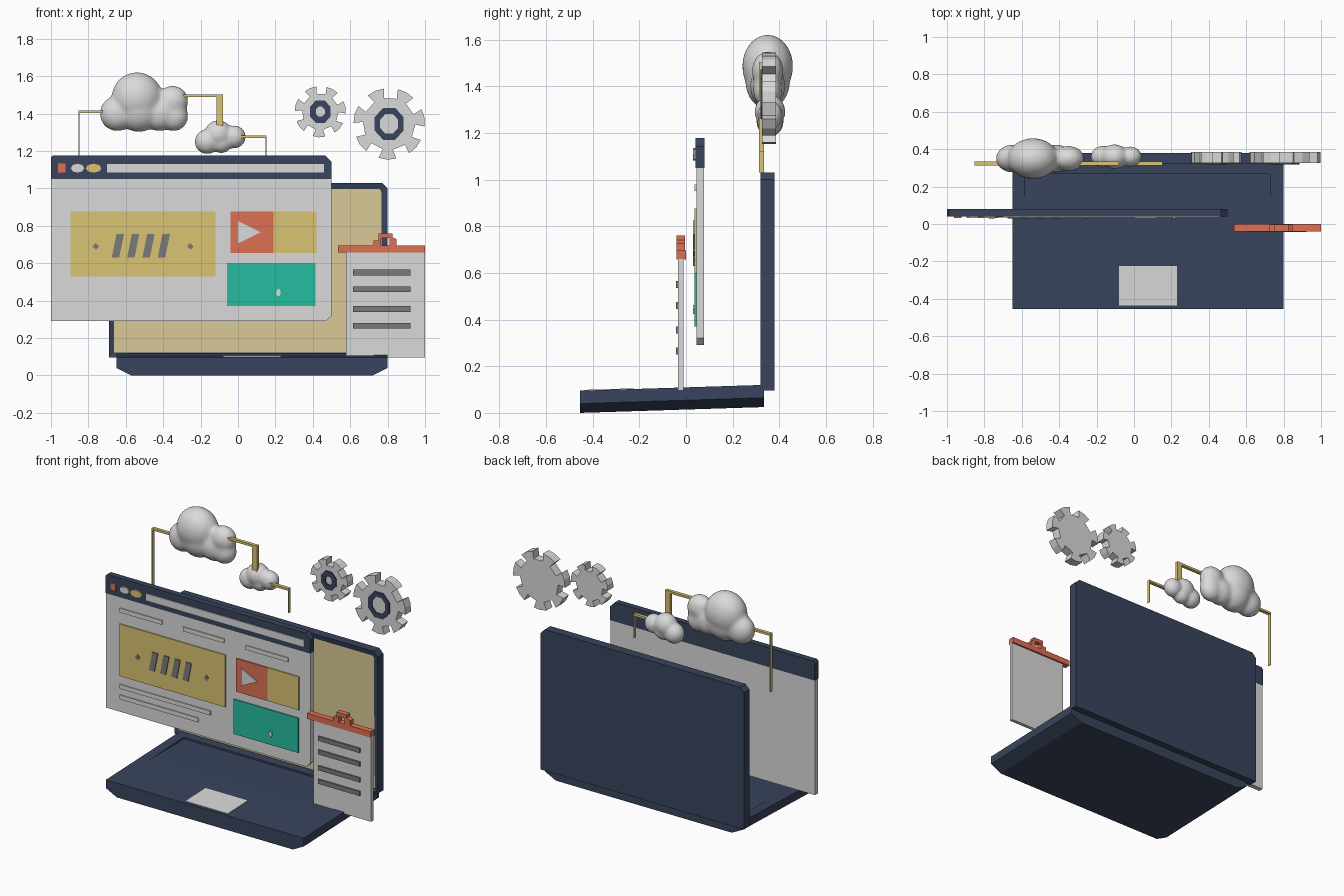
import bpy, bmesh, math
from mathutils import Matrix, Vector

if "Cube" in bpy.data.objects:
    bpy.data.objects.remove(bpy.data.objects["Cube"])


def mat(name, r, g, b):
    m = bpy.data.materials.new(name)
    lin = [((c / 255 + 0.055) / 1.055) ** 2.4 for c in (r, g, b)]
    m.diffuse_color = (*lin, 1)
    m.use_nodes = True
    m.node_tree.nodes["Principled BSDF"].inputs["Base Color"].default_value = m.diffuse_color
    return m


WHITE = mat("light_grey", 218, 218, 218)
NAVY = mat("navy", 56, 68, 92)
RED = mat("coral_red", 222, 112, 84)
YELLOW = mat("mustard", 218, 196, 115)
TAN = mat("screen_tan", 218, 200, 150)
GREEN = mat("teal_green", 38, 188, 160)
GREY = mat("dark_grey", 122, 122, 122)


def finish(name, bm, *mats):
    me = bpy.data.meshes.new(name)
    bm.to_mesh(me)
    bm.free()
    for m in mats:
        me.materials.append(m)
    ob = bpy.data.objects.new(name, me)
    bpy.context.collection.objects.link(ob)
    return ob


def prism_bm(pts, y0, y1):
    """Extrude an (x, z) outline from y0 (front) to y1 (back)."""
    bm = bmesh.new()
    f = bm.faces.new([bm.verts.new((x, y0, z)) for x, z in pts])
    ext = bmesh.ops.extrude_face_region(bm, geom=[f], use_keep_orig=True)
    bmesh.ops.translate(bm, vec=(0, y1 - y0, 0),
                        verts=[v for v in ext["geom"] if isinstance(v, bmesh.types.BMVert)])
    bmesh.ops.recalc_face_normals(bm, faces=bm.faces)
    return bm


def prism(name, pts, y0, y1, m):
    return finish(name, prism_bm(pts, y0, y1), m)


def rect(x0, x1, z0, z1, tl=0, tr=0, br=0, bl=0):
    """Rectangle outline with optional chamfered corners."""
    pts = []
    for x, z, c, a, b in ((x0, z0, bl, (0, 1), (1, 0)), (x1, z0, br, (-1, 0), (0, 1)),
                          (x1, z1, tr, (0, -1), (-1, 0)), (x0, z1, tl, (1, 0), (0, -1))):
        if c:
            pts += [(x + a[0] * c, z + a[1] * c), (x + b[0] * c, z + b[1] * c)]
        else:
            pts.append((x, z))
    return pts


def box(name, x0, x1, z0, z1, y0, y1, m):
    return prism(name, rect(x0, x1, z0, z1), y0, y1, m)


def oval(cx, cz, rx, rz, n, phase=0):
    return [(cx + rx * math.cos(phase + math.tau * i / n),
             cz + rz * math.sin(phase + math.tau * i / n)) for i in range(n)]


# Laptop base: underside chamfered at the sides, rising slightly to the back
bm = prism_bm([(-0.65, 0.095), (-0.65, 0.04), (-0.57, 0), (0.72, 0), (0.80, 0.04), (0.80, 0.095)],
              -0.455, 0.335)
for v in bm.verts:
    v.co.z += 0.0316 * (v.co.y + 0.455)
base = finish("laptop_base", bm, NAVY)
cutter = box("keyboard_cutter", -0.585, 0.727, 0.106, 0.2, -0.15, 0.27, NAVY)
cutter.hide_render = True
cutter.hide_viewport = True
cut = base.modifiers.new("keyboard_recess", "BOOLEAN")
cut.operation = "DIFFERENCE"
cut.object = cutter

# Touchpad lying on the sloped top
bm = prism_bm(rect(-0.08, 0.23, 0.092, 0.098), -0.435, -0.225)
for v in bm.verts:
    v.co.z += 0.0316 * (v.co.y + 0.455)
finish("touchpad", bm, WHITE)

# Laptop lid with inset display
bm = prism_bm(rect(-0.69, 0.80, 0.095, 1.03, 0.03, 0.03), 0.32, 0.38)
front = [f for f in bm.faces if f.normal.y < -0.9]
bmesh.ops.inset_individual(bm, faces=front, thickness=0.037, depth=-0.008)
front[0].material_index = 1
finish("laptop_lid", bm, NAVY, TAN)

# Browser window
prism("window_page", rect(-1, 0.5, 0.29, 1.05, br=0.03), 0.044, 0.077, WHITE)
prism("window_header", rect(-1, 0.5, 1.05, 1.177, 0.012, 0.035), 0.04, 0.08, NAVY)
box("header_red_button", -0.962, -0.922, 1.085, 1.132, 0.032, 0.041, RED)
prism("header_light_button", oval(-0.858, 1.108, 0.036, 0.024, 8), 0.032, 0.041, WHITE)
prism("header_yellow_button", oval(-0.772, 1.108, 0.045, 0.027, 8), 0.031, 0.041, YELLOW)
box("address_bar", -0.70, 0.46, 1.085, 1.13, 0.034, 0.041, WHITE)

# Page panels
P0, P1 = 0.036, 0.045
box("banner_panel", -0.895, -0.12, 0.53, 0.875, P0, P1, YELLOW)
box("video_panel", -0.04, 0.19, 0.655, 0.875, P0, P1, RED)
box("video_side_panel", 0.19, 0.42, 0.655, 0.875, P0, P1, YELLOW)
box("green_panel", -0.06, 0.415, 0.37, 0.60, P0, P1, GREEN)
prism("play_triangle", [(0, 0.705), (0.12, 0.765), (0, 0.825)], 0.029, 0.037, WHITE)
prism("green_panel_dot", oval(0.216, 0.443, 0.013, 0.022, 6), 0.029, 0.037, WHITE)
# plain slanted strokes and end marks on the banner
for i in range(4):
    x = -0.675 + 0.082 * i
    prism(f"banner_stroke_{i}", [(x, 0.63), (x + 0.04, 0.63), (x + 0.065, 0.755), (x + 0.025, 0.755)],
          0.03, 0.037, GREY)
for i, x in enumerate((-0.76, -0.255)):
    prism(f"banner_mark_{i}", oval(x, 0.69, 0.018, 0.018, 4), 0.03, 0.037, GREY)
# raised text lines in the page colour
for i, (x0, x1, z) in enumerate(((-0.895, -0.585, 0.965), (-0.43, -0.13, 0.965), (0.03, 0.34, 0.965),
                                 (-0.895, -0.23, 0.46), (-0.895, -0.32, 0.39))):
    box(f"page_line_{i}", x0, x1, z - 0.014, z + 0.014, 0.037, 0.045, WHITE)

# Clipboard
box("clipboard_sheet", 0.577, 1.0, 0.097, 0.66, -0.034, -0.011, WHITE)
box("clipboard_bar", 0.535, 1.0, 0.657, 0.695, -0.04, 0, RED)
prism("clipboard_clip", [(0.725, 0.69), (0.725, 0.722), (0.75, 0.722), (0.75, 0.76), (0.825, 0.76),
                         (0.825, 0.74), (0.848, 0.727), (0.848, 0.69), (0.81, 0.69), (0.81, 0.735),
                         (0.765, 0.735), (0.765, 0.69)], -0.04, -0.004, RED)
for i, z in enumerate((0.55, 0.46, 0.355, 0.265)):
    box(f"clipboard_line_{i}", 0.615, 0.922, z - 0.015, z + 0.015, -0.043, -0.034, GREY)


# Gears with seven flared teeth and a navy hub ring
def gear(name, cx, cz, r_out, r_root, hub_out, hub_in):
    pts = []
    for i in range(7):
        a = math.radians(10) + math.tau * i / 7
        for r, d in ((r_root, -0.2), (r_out, -0.25), (r_out * 1.01, 0.0), (r_out, 0.25), (r_root, 0.2)):
            pts.append((cx + r * math.cos(a + d), cz + r * math.sin(a + d)))
    prism(name, pts, 0.325, 0.385, WHITE)
    bm = bmesh.new()
    loops = [[bm.verts.new((x, y, z)) for x, z in oval(cx, cz, r, r * 1.1, 8, math.pi / 8)]
             for r, y in ((hub_out, 0.327), (hub_out, 0.319), (hub_in, 0.319), (hub_in, 0.327))]
    for k in range(4):
        a, b = loops[k], loops[(k + 1) % 4]
        for i in range(8):
            j = (i + 1) % 8
            bm.faces.new((a[i], a[j], b[j], b[i]))
    bmesh.ops.recalc_face_normals(bm, faces=bm.faces)
    finish(name + "_hub_ring", bm, NAVY)


gear("small_gear", 0.44, 1.41, 0.136, 0.098, 0.06, 0.026)
gear("large_gear", 0.808, 1.345, 0.19, 0.14, 0.084, 0.052)


# Clouds: overlapping balls fused and smoothed
def cloud(name, balls, y, flat, voxel):
    bm = bmesh.new()
    for x, z, r in balls:
        bmesh.ops.create_icosphere(bm, subdivisions=3, radius=r,
                                   matrix=Matrix.Translation(Vector((x, y, z))) @ Matrix.Diagonal((1, flat, 1, 1)))
    ob = finish(name, bm, WHITE)
    rm = ob.modifiers.new("fuse", "REMESH")
    rm.mode = "VOXEL"
    rm.voxel_size = voxel
    rm.use_smooth_shade = True
    sm = ob.modifiers.new("soften", "SMOOTH")
    sm.factor = 0.5
    sm.iterations = 6


cloud("large_cloud", [(-0.54, 1.485, 0.137), (-0.645, 1.40, 0.095), (-0.53, 1.42, 0.12),
                      (-0.42, 1.40, 0.095), (-0.35, 1.465, 0.085), (-0.345, 1.385, 0.08)], 0.35, 0.8, 0.013)
cloud("small_cloud", [(-0.105, 1.29, 0.075), (-0.165, 1.25, 0.067), (-0.09, 1.25, 0.062),
                      (-0.02, 1.275, 0.062)], 0.36, 0.88, 0.009)

# Connector strips between the clouds
for name, x0, x1, z0, z1 in (("left_arm", -0.85, -0.70, 1.403, 1.417),
                             ("left_drop", -0.852, -0.848, 1.03, 1.417),
                             ("middle_arm", -0.40, -0.08, 1.488, 1.503),
                             ("middle_drop", -0.116, -0.08, 1.32, 1.503),
                             ("right_arm", -0.02, 0.15, 1.268, 1.282),
                             ("right_drop", 0.148, 0.152, 1.12, 1.282)):
    box("connector_" + name, x0, x1, z0, z1, 0.312, 0.334, YELLOW)
